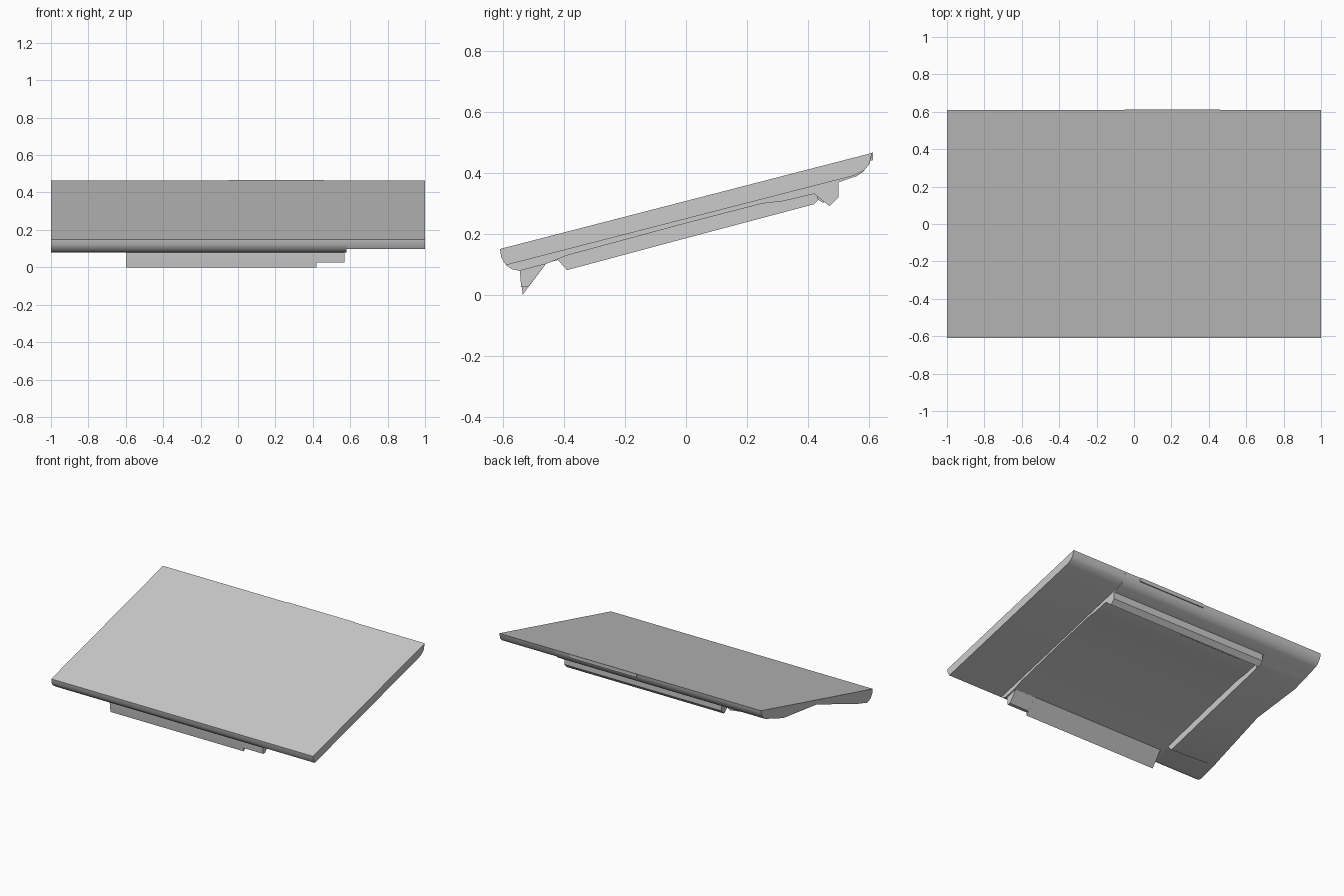
import bpy
import bmesh
import math

cube = bpy.data.objects.get("Cube")
if cube:
    bpy.data.objects.remove(cube, do_unlink=True)

grey = bpy.data.materials.new("plain_grey")
grey.use_nodes = True
grey.diffuse_color = (0.6, 0.6, 0.6, 1)
grey.node_tree.nodes["Principled BSDF"].inputs["Base Color"].default_value = (0.6, 0.6, 0.6, 1)


def top_height(y):
    return 0.307 + 0.258 * y


def under(profile):
    """Turn (y, depth below the sloping top) into (y, z)."""
    return [(y, top_height(y) - d) for y, d in profile]


def loft(name, sections):
    """Skin a solid through (x, profile) cross-sections of equal length."""
    bm = bmesh.new()
    rings = [[bm.verts.new((x, y, z)) for y, z in prof] for x, prof in sections]
    n = len(rings[0])
    for a, b in zip(rings, rings[1:]):
        for i in range(n):
            j = (i + 1) % n
            bm.faces.new((a[i], a[j], b[j], b[i]))
    bm.faces.new(rings[0][::-1])
    bm.faces.new(rings[-1])
    bmesh.ops.recalc_face_normals(bm, faces=bm.faces[:])
    mesh = bpy.data.meshes.new(name)
    bm.to_mesh(mesh)
    bm.free()
    mesh.materials.append(grey)
    obj = bpy.data.objects.new(name, mesh)
    bpy.context.collection.objects.link(obj)
    bpy.ops.object.select_all(action='DESELECT')
    obj.select_set(True)
    bpy.context.view_layer.objects.active = obj
    bpy.ops.object.shade_smooth_by_angle(angle=math.radians(30))
    return obj


def bar(name, x0, x1, profile):
    return loft(name, [(x0, profile), (x1, profile)])


# Rounded front and back edges shared by the body sections
front = [(-0.61, 0), (-0.605, 0.03), (-0.59, 0.058), (-0.57, 0.077), (-0.545, 0.088)]
back = [(0.5, 0.068), (0.56, 0.063), (0.58, 0.055), (0.6, 0.035), (0.607, 0.015), (0.61, 0)]

# Main body
floor = [(-0.46, 0.088), (-0.39, 0.078), (0, 0.073), (0.25, 0.073), (0.32, 0.083), (0.42, 0.085)]
bar("body_centre", -0.63, 0.58, under(front + floor + back))

# Thin panel on the left end
thin = [(-0.61, 0), (-0.605, 0.03), (-0.59, 0.058), (0.55, 0.059),
        (0.585, 0.05), (0.6, 0.035), (0.61, 0)]
bar("left_panel", 0.58, 1.0, under(thin))

# Right end: a ridge tapering outward into a scooped grip
ridge = [(-0.42, 0.085), (-0.39, 0.126), (0, 0.122), (0.42, 0.119), (0.46, 0.086)]
scoop = [(-0.42, 0.082), (-0.37, 0.075), (0, 0.032), (0.36, 0.08), (0.46, 0.074)]
loft("right_grip", [(-1.0, under(front + scoop + back)),
                    (-0.63, under(front + ridge + back))])

# Front foot, with a shorter step at its left end
bar("front_foot", -0.6, 0.42, [(-0.545, 0.1), (-0.545, 0.078), (-0.535, 0), (-0.46, 0.1), (-0.46, 0.12)])
bar("front_foot_step", 0.42, 0.57, [(-0.545, 0.1), (-0.545, 0.078), (-0.54, 0.025),
                                    (-0.517, 0.025), (-0.46, 0.1), (-0.46, 0.12)])

# Back foot and the small tab along its inner face
bar("back_foot", -0.62, 0.58, [(0.42, 0.37), (0.42, 0.33), (0.47, 0.29),
                               (0.5, 0.32), (0.5, 0.39)])
bar("back_foot_tab", -0.47, -0.02, [(0.43, 0.33), (0.43, 0.314), (0.45, 0.3), (0.46, 0.32)])

# Thin lip on the back edge
bar("back_lip", -0.05, 0.46, [(0.605, 0.44), (0.612, 0.44), (0.613, 0.466), (0.605, 0.463)])
